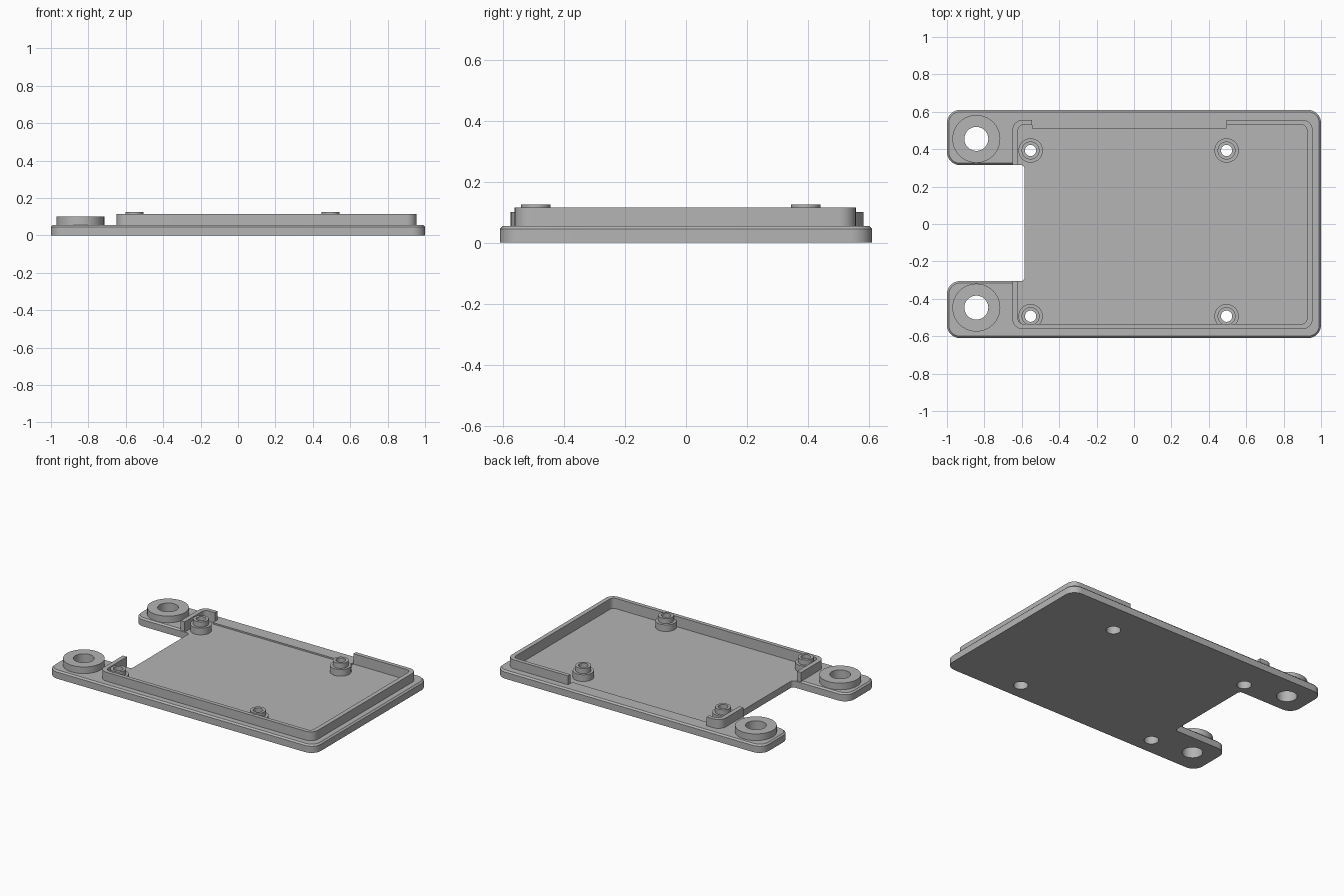
import bpy, bmesh, math
from mathutils import Vector

cube = bpy.data.objects.get("Cube")
if cube:
    bpy.data.objects.remove(cube, do_unlink=True)

grey = bpy.data.materials.new("plain grey")
grey.use_nodes = True
grey.diffuse_color = (0.46, 0.46, 0.46, 1)
grey.node_tree.nodes["Principled BSDF"].inputs["Base Color"].default_value = (0.46, 0.46, 0.46, 1)


def finish(name, bm):
    bmesh.ops.recalc_face_normals(bm, faces=bm.faces)
    mesh = bpy.data.meshes.new(name)
    bm.to_mesh(mesh)
    bm.free()
    mesh.materials.append(grey)
    obj = bpy.data.objects.new(name, mesh)
    bpy.context.collection.objects.link(obj)
    return obj


def rounded(corners, steps=8):
    """Outline through (x, y, radius) corners, each rounded with an arc."""
    pts = []
    for i, (x, y, r) in enumerate(corners):
        p = Vector((x, y))
        a = (Vector(corners[i - 1][:2]) - p).normalized()
        b = (Vector(corners[(i + 1) % len(corners)][:2]) - p).normalized()
        if r == 0:
            pts.append(p)
            continue
        centre = p + (a + b) * r
        for k in range(steps + 1):
            t = k / steps * math.pi / 2
            pts.append(centre - b * r * math.cos(t) - a * r * math.sin(t))
    return pts


def prism(name, corners, z0, z1, chamfer=0):
    bm = bmesh.new()
    base = bm.faces.new([bm.verts.new((p.x, p.y, z0)) for p in rounded(corners)])
    ext = bmesh.ops.extrude_face_region(bm, geom=[base])["geom"]
    top = [v for v in ext if isinstance(v, bmesh.types.BMVert)]
    bmesh.ops.translate(bm, verts=top, vec=(0, 0, z1 - z0))
    if not any(f == base for f in bm.faces):
        bm.faces.new([v for v in bm.verts if v not in top])
    if chamfer:
        rim = [e for e in bm.edges if all(v in top for v in e.verts)]
        bmesh.ops.bevel(bm, geom=rim, offset=chamfer, segments=1, affect="EDGES")
    return finish(name, bm)


def box(name, x0, x1, y0, y1, z0, z1, r=0):
    return prism(name, [(x0, y0, r), (x1, y0, r), (x1, y1, r), (x0, y1, r)], z0, z1)


def lathe(name, x, y, profile, sides=40):
    """Ring with a closed (radius, height) profile around a vertical axis."""
    bm = bmesh.new()
    rings = []
    for i in range(sides):
        a = 2 * math.pi * i / sides
        rings.append([bm.verts.new((x + r * math.cos(a), y + r * math.sin(a), z)) for r, z in profile])
    n = len(profile)
    for i in range(sides):
        p, q = rings[i], rings[(i + 1) % sides]
        for j in range(n):
            bm.faces.new((p[j], q[j], q[(j + 1) % n], p[(j + 1) % n]))
    return finish(name, bm)


def drill(x, y, r):
    bm = bmesh.new()
    bmesh.ops.create_cone(bm, cap_ends=True, segments=40, radius1=r, radius2=r, depth=1)
    bmesh.ops.translate(bm, verts=bm.verts, vec=(x, y, 0))
    return finish("drill_cutter", bm)


def cut(obj, cutter):
    mod = obj.modifiers.new("cut", "BOOLEAN")
    mod.operation = "DIFFERENCE"
    mod.solver = "EXACT"
    mod.object = cutter
    bpy.context.view_layer.objects.active = obj
    bpy.ops.object.modifier_apply(modifier=mod.name)
    bpy.data.objects.remove(cutter, do_unlink=True)


PLATE_TOP, FLOOR, WALL_TOP = 0.055, 0.045, 0.115
NOTCH_X, NOTCH_LOW, NOTCH_HIGH = -0.585, -0.305, 0.315
GAP_LEFT, GAP_RIGHT = -0.545, 0.495
MOUNTS = [(-0.843, 0.455), (-0.843, -0.447)]
POSTS = [(x, y) for x in (-0.553, 0.495) for y in (0.393, -0.493)]


def pocket():
    return box("pocket_cutter", -0.62, 0.925, -0.535, 0.53, FLOOR, 0.3, 0.03)


# Base plate with two mounting tabs, a shallow pocket and holes
r = 0.07
plate = prism("base_plate", [
    (-1, -0.61, r), (1, -0.61, r), (1, 0.61, r), (-1, 0.61, r),
    (-1, NOTCH_HIGH, r), (NOTCH_X, NOTCH_HIGH, 0.02),
    (NOTCH_X, NOTCH_LOW, 0.02), (-1, NOTCH_LOW, r)], 0, PLATE_TOP, 0.01)
cut(plate, pocket())
for x, y in MOUNTS:
    cut(plate, drill(x, y, 0.064))
for x, y in POSTS:
    cut(plate, drill(x, y, 0.045))

# Raised wall, open at the notch and along most of the back
wall = box("rim_wall", -0.65, 0.955, -0.562, 0.557, 0.05, WALL_TOP, 0.055)
cut(wall, pocket())
cut(wall, box("notch_cutter", -0.8, NOTCH_X, NOTCH_LOW, NOTCH_HIGH, -0.1, 0.3))
cut(wall, box("gap_cutter", GAP_LEFT, GAP_RIGHT, 0.45, 0.7, -0.1, 0.3))

# Low ledge across the back opening
ledge = box("back_ledge", GAP_LEFT, GAP_RIGHT, 0.511, 0.54, 0.04, PLATE_TOP)

parts = [plate, wall, ledge]

# Mounting collars on the tabs
for side, (x, y) in zip(("back", "front"), MOUNTS):
    parts.append(lathe(side + "_mounting_collar", x, y, [
        (0.064, 0.05), (0.128, 0.05), (0.128, 0.1), (0.064, 0.1)]))

# Stepped screw posts, counterbored from below
for i, (x, y) in enumerate(POSTS):
    parts.append(lathe("screw_post_%d" % (i + 1), x, y, [
        (0.045, 0.04), (0.065, 0.04), (0.065, 0.09), (0.048, 0.09),
        (0.048, 0.125), (0.03, 0.125), (0.03, 0.075), (0.045, 0.075)]))

# Smooth the round sides, keep edges sharp
bpy.ops.object.select_all(action="DESELECT")
for obj in parts:
    obj.select_set(True)
bpy.context.view_layer.objects.active = plate
bpy.ops.object.shade_smooth_by_angle(angle=math.radians(30))
